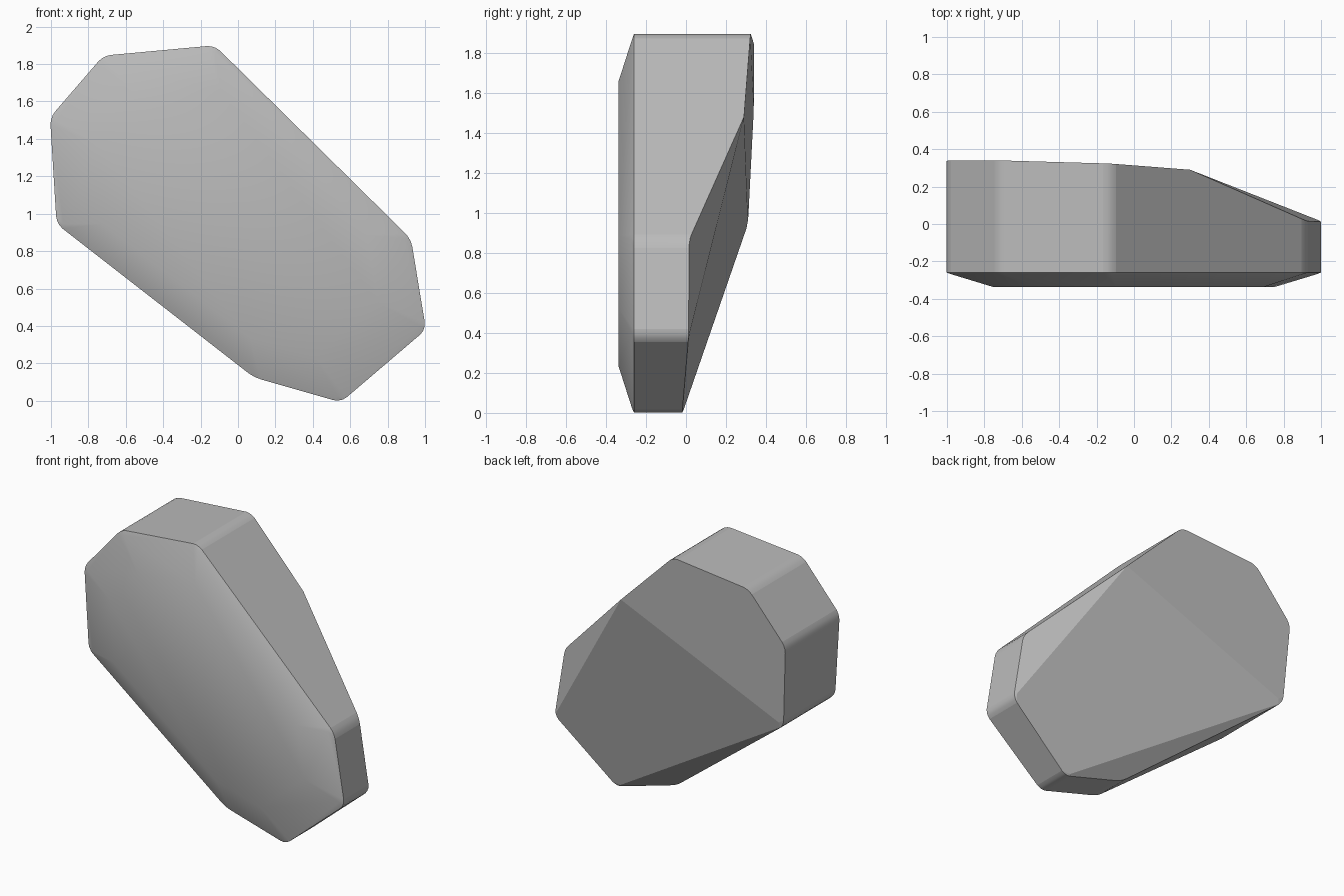
import bpy
import bmesh

cube = bpy.data.objects.get("Cube")
if cube:
    bpy.data.objects.remove(cube)

# Outline corners: x, z and depth of the back edge
corners = [(-0.72, 1.845, 0.34), (-0.125, 1.90, 0.323), (0.925, 0.865, 0.015),
           (1.005, 0.38, 0.013), (0.55, -0.008, -0.02), (0.085, 0.125, -0.02),
           (-0.97, 0.945, 0.31), (-1.005, 1.515, 0.339)]
RIM_Y, FRONT_Y, INSET, MID_Z = -0.26, -0.338, 0.745, 0.947

bm = bmesh.new()
front = [bm.verts.new((x * INSET, FRONT_Y, MID_Z + (z - MID_Z) * INSET)) for x, z, _ in corners]
rim = [bm.verts.new((x, RIM_Y, z)) for x, z, _ in corners]
back = [bm.verts.new((x, y, z)) for x, z, y in corners]
fold = bm.verts.new((0.30, 0.29, 1.481))

# Raised front with a sloping border
smooth_faces = [bm.faces.new(front)]
count = len(corners)
for i in range(count):
    j = (i + 1) % count
    smooth_faces.append(bm.faces.new((front[i], front[j], rim[j], rim[i])))

# Side walls; the long upper wall also meets the back fold
for i in range(count):
    j = (i + 1) % count
    wall = [rim[i], rim[j], back[j]] + ([fold] if i == 1 else []) + [back[i]]
    bm.faces.new(wall)

# Back: thick plane, tapering plane and two narrow chips
for loop in ([fold, back[1], back[0], back[7], back[6]],
             [fold, back[6], back[4], back[3]],
             [fold, back[3], back[2]],
             [back[6], back[5], back[4]]):
    bm.faces.new(loop)
bmesh.ops.recalc_face_normals(bm, faces=bm.faces[:])
for face in smooth_faces:
    face.smooth = True

# Rounded wall corners
edges = [bm.edges.get((a, b)) for a, b in zip(rim, back)]
rounded = bmesh.ops.bevel(bm, geom=edges, offset=0.04, segments=3, profile=0.5,
                          affect='EDGES', clamp_overlap=True)
for face in rounded["faces"]:
    face.smooth = True

# Crisp rim between border and walls
for edge in bm.edges:
    if len(edge.link_faces) == 2 and edge.calc_face_angle(0) > 0.52:
        edge.smooth = False

mesh = bpy.data.meshes.new("stone")
bm.to_mesh(mesh)
bm.free()
stone = bpy.data.objects.new("stone", mesh)
bpy.context.collection.objects.link(stone)

# Plain grey stone
grey = bpy.data.materials.new("stone grey")
grey.use_nodes = True
colour = (0.5, 0.5, 0.5, 1)
grey.diffuse_color = colour
grey.node_tree.nodes["Principled BSDF"].inputs["Base Color"].default_value = colour
mesh.materials.append(grey)
